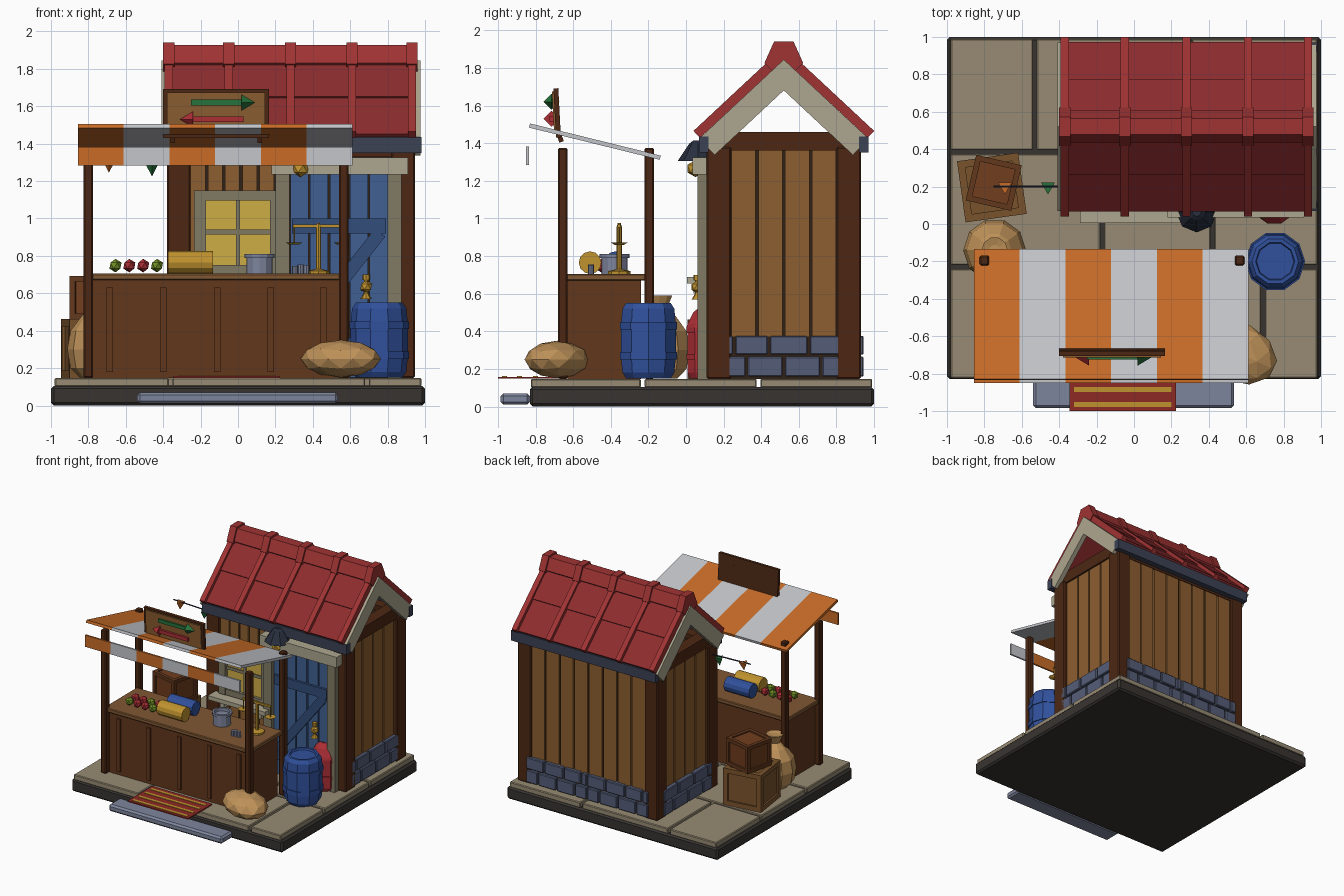
import bpy, bmesh
from math import radians, sin, cos, pi, atan2, hypot
from mathutils import Vector, Matrix

if "Cube" in bpy.data.objects:
    bpy.data.objects.remove(bpy.data.objects["Cube"])

PAL = dict(dark=(58, 55, 52), tile=(150, 138, 115), step=(125, 132, 155), wood=(98, 58, 34), post=(78, 44, 26),
           plank=(140, 95, 52), seam=(52, 38, 28), cream=(172, 165, 142), frame=(128, 122, 100), roof=(140, 48, 50),
           rib=(158, 54, 54), stone=(86, 94, 120), slate=(62, 68, 86), blue=(52, 82, 155), door=(66, 96, 145),
           brace=(54, 78, 122), glass=(205, 172, 72), orange=(200, 108, 44), white=(195, 197, 202), gold=(190, 145, 50),
           red=(170, 50, 56), green=(42, 112, 60), apple=(110, 140, 42), sack=(190, 145, 90), crate=(120, 84, 48),
           crate2=(112, 64, 36), top=(128, 88, 54), black=(44, 50, 64), rug=(140, 46, 40))
MATS = {}


def mat(key):
    if key not in MATS:
        m = MATS[key] = bpy.data.materials.new(key)
        m.diffuse_color = [(c / 255) ** 2.2 for c in PAL[key]] + [1]
        m.use_nodes = True
        m.node_tree.nodes["Principled BSDF"].inputs["Base Color"].default_value = m.diffuse_color
    return MATS[key]


def finish(name, bm, key, loc=(0, 0, 0), rot=(0, 0, 0), bevel=0):
    bmesh.ops.recalc_face_normals(bm, faces=bm.faces)
    me = bpy.data.meshes.new(name)
    bm.to_mesh(me)
    bm.free()
    ob = bpy.data.objects.new(name, me)
    bpy.context.collection.objects.link(ob)
    ob.location, ob.rotation_euler = loc, rot
    if key:
        me.materials.append(mat(key))
    if bevel:
        b = ob.modifiers.new("bevel", 'BEVEL')
        b.width, b.segments = bevel, 1
    return ob


def box(name, x0, x1, y0, y1, z0, z1, key, bevel=0, rot=(0, 0, 0)):
    bm = bmesh.new()
    bmesh.ops.create_cube(bm, size=1, matrix=Matrix.Diagonal((x1 - x0, y1 - y0, z1 - z0, 1)))
    return finish(name, bm, key, ((x0 + x1) / 2, (y0 + y1) / 2, (z0 + z1) / 2), rot, bevel)


def prism(name, yz, x0, x1, key):
    """Extrude a y-z outline along x."""
    bm = bmesh.new()
    f = bm.faces.new([bm.verts.new((x0, y, z)) for y, z in yz])
    ext = bmesh.ops.extrude_face_region(bm, geom=[f])['geom']
    bmesh.ops.translate(bm, vec=(x1 - x0, 0, 0), verts=[v for v in ext if isinstance(v, bmesh.types.BMVert)])
    return finish(name, bm, key)


def lathe(name, prof, loc, key, n=10, rot=(0, 0, 0)):
    """Revolve (radius, height) points about local z."""
    bm = bmesh.new()
    rings = [[bm.verts.new((r * cos(2 * pi * i / n), r * sin(2 * pi * i / n), z)) for i in range(n)] for r, z in prof]
    for a, b in zip(rings, rings[1:]):
        for i in range(n):
            bm.faces.new((a[i], a[(i + 1) % n], b[(i + 1) % n], b[i]))
    bm.faces.new(rings[0])
    bm.faces.new(rings[-1])
    bmesh.ops.remove_doubles(bm, verts=bm.verts, dist=1e-5)
    return finish(name, bm, key, loc, rot)


def blob(name, loc, r, key, sub=1, rot=(0, 0, 0)):
    bm = bmesh.new()
    bmesh.ops.create_icosphere(bm, subdivisions=sub, radius=1, matrix=Matrix.Diagonal((*r, 1)))
    return finish(name, bm, key, loc, rot)


# Base slab, paving, step, rug
box("base_slab", -1, 1, -.83, 1, 0, .105, "dark", .015)
for y0, y1, cuts in ((-.825, -.24, (-.99, -.36, .69, .99)), (-.22, .375, (-.99, -.17, .42, .99)),
                     (.395, .99, (-.99, -.53, .3, .99))):
    for a, b in zip(cuts, cuts[1:]):
        box("paving_tile", a + .01, b - .01, y0, y1, .1, .147, "tile", .006)
box("front_step", -.54, .535, -.985, -.83, .01, .07, "step", .015)
box("rug", -.345, .225, -1, -.67, .148, .158, "rug")
for y in (-.965, -.885, -.8, -.72):
    box("rug_stripe", -.32, .2, y - .013, y + .013, .155, .161, "gold")

# Hut core, corner posts, beams
box("hut_core", -.34, .9, .14, .9, .147, 1.38, "seam")
for x in (-.38, .82):
    for y in (.11, .8):
        box("corner_post", x, x + .125, y, y + .13, .147, 1.38, "post", .008)
for x in (-.36, .83):
    box("gable_beam", x, x + .1, .19, .86, 1.36, 1.46, "post")
for y in (.12, .83):
    box("wall_beam", -.36, .92, y, y + .09, 1.33, 1.42, "post")


# Wall planks and stone footing on each side
def run(a, b, n, gap):
    w = (b - a) / n
    return [(a + i * w + gap / 2, a + (i + 1) * w - gap / 2) for i in range(n)]


for x0, x1 in ((-.355, -.33), (.89, .915)):
    for a, b in run(.235, .805, 4, .014):
        box("side_plank", x0, x1, a, b, .37, 1.37, "plank")
for y0, y1, e in ((.125, .15, .2), (.89, .915, .83)):
    for a, b in run(-.26, e, 8 if e > .5 else 5, .014):
        box("wall_plank", a, b, y0, y1, .2, 1.37, "plank")
ROWS = ((.16, .265, (0, .2, .5, .8, 1)), (.277, .375, (0, .1, .38, .7, 1)))
for z0, z1, cuts in ROWS:
    for a, b in zip(cuts, cuts[1:]):
        for x0, x1 in ((-.39, -.34), (.89, .945)):
            box("side_stone", x0, x1, .19 + .66 * a + .006, .19 + .66 * b - .006, z0, z1, "stone", .006)
        for k in range(2):
            c, d = (-.3 + 1.16 * (k + t) / 2 for t in (a, b))
            box("back_stone", c + .006, d - .006, .89, .945, z0, z1, "stone", .006)
        box("front_stone", -.26 + .46 * a + .006, -.26 + .46 * b - .006, .09, .14, z0, z1, "stone", .006)

# Roof: panels, ribs, ridge cap, barge boards, fascias
A, RY, RZ = radians(43), .52, 1.845


def slope(name, s, x0, x1, d0, d1, h0, h1, key):
    pts = [(RY + s * (d * cos(A) + h * sin(A)), RZ - d * sin(A) + h * cos(A))
           for d, h in ((d0, h0), (d1, h0), (d1, h1), (d0, h1))]
    prism(name, pts, x0, x1, key)


RIBS = (-.37, -.05, .28, .61, .93)
for s in (-1, 1):
    slope("roof_upper_row", s, -.39, .95, 0, .32, 0, .033, "roof")
    slope("roof_lower_row", s, -.39, .95, .3, .6, 0, .022, "roof")
    for x in RIBS:
        slope("roof_rib", s, x - .022, x + .022, .03, .61, 0, .05, "rib")
    y = RY + s * .425
    box("eave_fascia", -.39, .98, y - .025, y + .025, 1.35, 1.435, "slate")


def cap(name, x0, x1, g):
    prism(name, [(RY + y * g, 1.86 + z * g) for y, z in
                 ((-.09, -.03), (-.045, .07), (.045, .07), (.09, -.03), (.05, -.07), (-.05, -.07))], x0, x1, "rib")


cap("ridge_cap", -.4, .96, .95)
for x in RIBS:
    cap("ridge_collar", x - .03, x + .03, 1.15)
for x0 in (-.41, .935):
    prism("barge_board", [(RY, RZ), (.07, 1.425), (.152, 1.337), (RY, RZ - .164), (.888, 1.337), (.97, 1.425)],
          x0, x0 + .04, "cream")

# Door
for a, b in run(.275, .805, 5, .01):
    box("door_plank", a, b, .09, .13, .15, 1.25, "door")
for z in (.28, .92):
    box("door_brace", .29, .79, .07, .095, z, z + .08, "brace")
L = hypot(.44, .56)
box("door_diagonal", .54 - L / 2, .54 + L / 2, .073, .095, .61, .68, "brace", rot=(0, -atan2(.56, .44), 0))
for x in (.2, .8):
    box("door_jamb", x, x + .075, .06, .13, .147, 1.25, "frame")
box("door_lintel", .18, .91, .035, .13, 1.235, 1.325, "cream")

# Window
box("window_glass", -.18, .18, .1, .13, .74, 1.1, "glass")
for x0, x1 in ((-.235, -.17), (-.012, .012), (.17, .22)):
    box("window_upright", x0, x1, .07 if x0 != -.012 else .09, .13, .7, 1.15, "frame")
for z0, z1 in ((.7, .75), (.915, .94), (1.095, 1.15)):
    box("window_rail", -.234, .219, .075 if z1 - z0 > .03 else .09, .13, z0, z1, "frame")
box("window_sill", -.29, .25, .005, .13, .655, .69, "cream")
for x in (-.2, .15):
    box("sill_bracket", x, x + .04, .04, .13, .6, .655, "cream")

# Wall lamp
lathe("lamp_shade", [(.11, 0), (.06, .075), (.045, .095), (.025, .11)], (.335, .065, 1.305), "black", 8)
blob("lamp_bulb", (.335, .05, 1.265), (.05, .05, .045), "gold")
box("lamp_arm", .32, .35, .07, .14, 1.37, 1.4, "black")

# Counter
box("counter_body", -.78, .54, -.63, -.24, .147, .67, "wood")
box("counter_top", -.81, .575, -.66, -.215, .67, .705, "top", .006)
for x in (-.685, -.4, -.11, .175, .455):
    box("counter_batten", x - .017, x + .017, -.645, -.625, .18, .63, "wood")
for x in (-.8, .565):
    for y in (-.655, -.195):
        box("stall_post", x - .026, x + .026, y - .026, y + .026, .147, 1.375, "post", .008)

# Striped awning and hanging valance
W = 1.467 / 6
for i in range(6):
    x, c = -.856 + i * W, "white" if i % 2 else "orange"
    prism("awning_stripe", [(-.835, 1.483), (-.14, 1.312), (-.134, 1.334), (-.829, 1.505)], x, x + W, c)
    box("valance_stripe", x, x + W, -.85, -.835, 1.283, 1.383, c)

# Sign with two arrows
T = (radians(3), 0, 0)
box("sign_board", -.4, .165, -.698, -.672, 1.43, 1.692, "post", rot=T)
box("sign_panel", -.38, .145, -.707, -.69, 1.45, 1.675, "plank", rot=T)
for x in (-.35, .115):
    box("sign_bracket", x - .012, x + .012, -.685, -.66, 1.405, 1.47, "post", rot=(radians(20), 0, 0))
for s, x0, x1, z, c in ((1, -.25, .02, 1.62, "green"), (-1, -.24, .03, 1.53, "red")):
    box("arrow_shaft", x0, x1, -.725, -.7, z - .015, z + .015, c)
    lathe("arrow_head", [(.042, 0), (0, .07)], (x1 if s > 0 else x0, -.715, z), c, 4, (0, s * pi / 2, 0))

# Bunting
lathe("bunting_string", [(.006, 0), (.006, .35)], (-.75, .2, 1.315), "black", 6, (0, radians(92), 0))
for x, z, c in ((-.69, 1.245, "orange"), (-.46, 1.225, "green")):
    lathe("bunting_flag", [(0, 0), (.042, .07)], (x, .2, z), c, 3, (0, 0, pi / 2 + pi))

# Blue barrel and red tank
lathe("barrel", [(.125, 0), (.145, .03), (.152, .1), (.16, .1), (.16, .14), (.153, .14), (.153, .26), (.16, .26),
                 (.16, .3), (.152, .3), (.145, .37), (.125, .4), (.105, .4), (.1, .385)], (.755, -.2, .15), "blue")
lathe("tank", [(.1, 0), (.112, .03), (.112, .1), (.118, .1), (.118, .13), (.112, .13), (.112, .24), (.118, .24),
               (.118, .27), (.112, .29), (.08, .35), (.04, .385)], (.75, .115, .15), "red")
blob("brass_valve", (.685, .06, .635), (.035, .035, .035), "gold")
lathe("valve_stem", [(.03, 0), (.012, .03), (.012, .1), (.02, .1), (.02, .13)], (.685, .06, .57), "gold", 8)

# Sacks
blob("lying_sack", (.55, -.685, .25), (.225, .16, .1), "sack", 2, (0, 0, radians(-25)))
lathe("standing_sack", [(.1, 0), (.15, .05), (.168, .15), (.15, .25), (.09, .33), (.04, .37), (.07, .44), (.03, .43)],
      (-.745, -.14, .15), "sack", 10)


# Crates: core box with edge battens
def crate(name, x, y, z, s, h, ang, key, edge):
    M = Matrix.Rotation(radians(ang), 4, 'Z')
    t = s * .12

    def part(n, cx, cy, cz, sx, sy, sz, k):
        p = M @ Vector((cx, cy, 0)) + Vector((x, y, z + cz))
        box(n, p.x - sx / 2, p.x + sx / 2, p.y - sy / 2, p.y + sy / 2, p.z - sz / 2, p.z + sz / 2, k,
            rot=(0, 0, radians(ang)))
    part(name, 0, 0, h / 2, s - .03, s - .03, h - .02, key)
    e = s / 2 - t / 2
    for a in (-e, e):
        for b in (-e, e):
            part(name + "_upright", a, b, h / 2, t, t, h, edge)
        for cz in (t / 2, h - t / 2):
            part(name + "_rail", 0, a, cz, s - 2 * t, t, t, edge)
            part(name + "_rail", a, 0, cz, t, s - 2 * t, t, edge)


crate("large_crate", -.76, .195, .147, .33, .315, 8, "crate", "crate")
crate("small_crate", -.75, .22, .462, .25, .23, -13, "crate2", "wood")

# Goods on the counter
for j, y in enumerate((-.53, -.45)):
    for i in range(4):
        blob("fruit", (-.655 + i * .074, y, .748), (.036,) * 3, "apple" if (i + j) % 3 == 0 else "red")
for y, c in ((-.51, "gold"), (-.375, "blue")):
    lathe("cloth_roll", [(.06, 0), (.06, .24)], (-.375, y, .765), c, 12, (0, pi / 2, 0))
lathe("pot", [(.07, 0), (.07, .085), (.08, .085), (.08, .105), (.062, .105), (.06, .08)], (.115, -.38, .705), "step", 12)
for x, h in ((.305, .04), (.335, .05), (.365, .045)):
    lathe("weight", [(.016, 0), (.016, h)], (x, -.505, .705), "step", 8)
lathe("scale_stand", [(.06, 0), (.06, .015), (.014, .025), (.014, .25), (.008, .27)], (.43, -.355, .705), "gold", 8)
box("scale_beam", .295, .56, -.363, -.347, .952, .968, "gold")
for x in (.3, .555):
    lathe("scale_pan", [(.025, 0), (.045, .012)], (x, -.355, .86), "gold", 8)
    lathe("pan_cord", [(.004, 0), (.004, .09)], (x, -.355, .87), "gold", 4)
